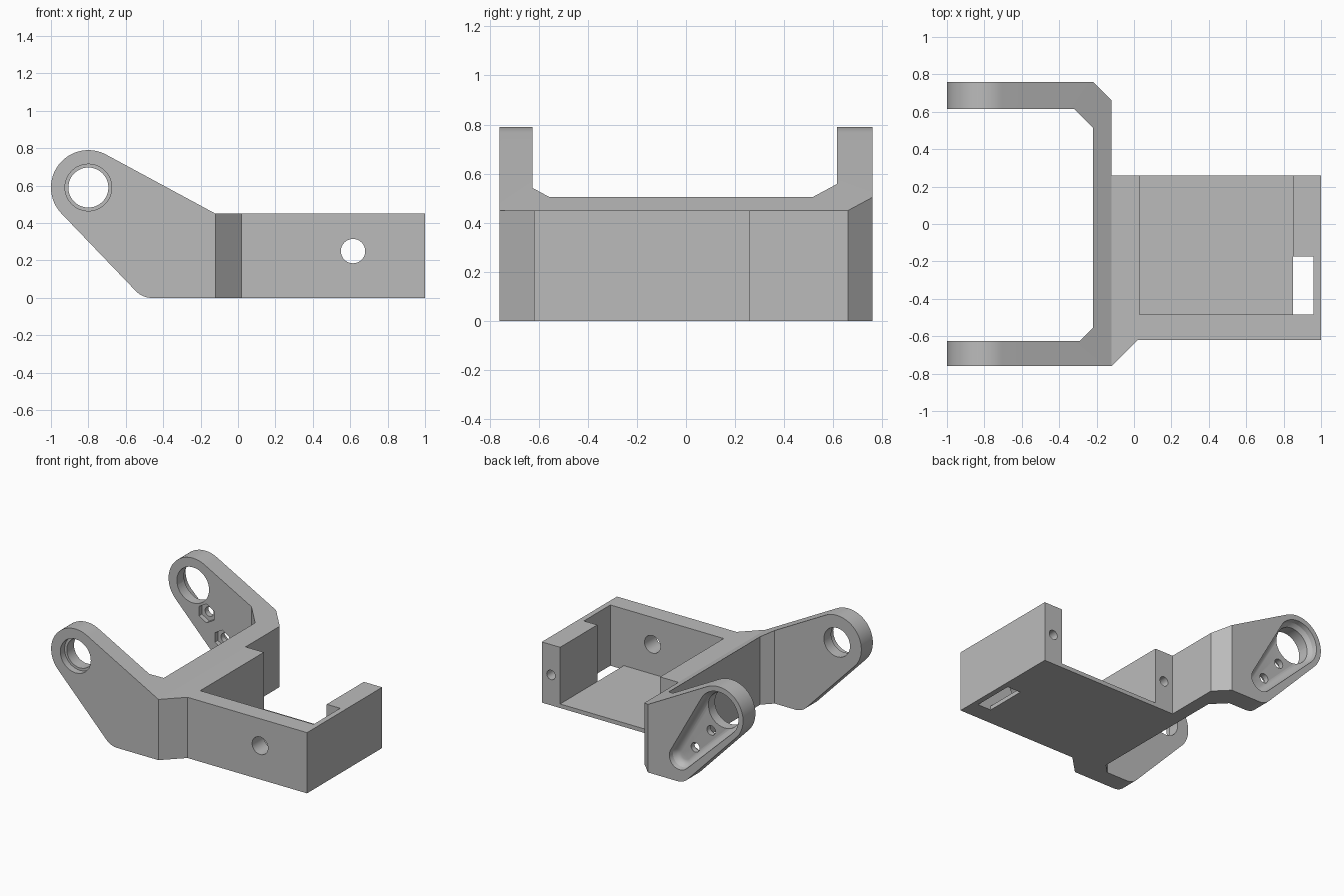
import bpy
import bmesh
from math import sin, cos, radians, pi
from mathutils import Vector
from mathutils.geometry import convex_hull_2d

cube = bpy.data.objects.get("Cube")
if cube:
    bpy.data.objects.remove(cube, do_unlink=True)

grey = bpy.data.materials.new("plain_grey")
grey.use_nodes = True
colour = (0.5, 0.5, 0.5, 1)
grey.diffuse_color = colour
grey.node_tree.nodes["Principled BSDF"].inputs["Base Color"].default_value = colour


def loft(name, rings):
    """Closed solid through rings that have the same point count."""
    bm = bmesh.new()
    loops = [[bm.verts.new(p) for p in ring] for ring in rings]
    n = len(loops[0])
    for a, b in zip(loops, loops[1:]):
        for i in range(n):
            j = (i + 1) % n
            bm.faces.new((a[i], a[j], b[j], b[i]))
    bm.faces.new(loops[0])
    bm.faces.new(loops[-1])
    bmesh.ops.recalc_face_normals(bm, faces=bm.faces)
    mesh = bpy.data.meshes.new(name)
    bm.to_mesh(mesh)
    bm.free()
    mesh.materials.append(grey)
    obj = bpy.data.objects.new(name, mesh)
    bpy.context.collection.objects.link(obj)
    return obj


def plan_prism(name, pts, lo, hi):
    return loft(name, [[(x, y, z) for x, y in pts] for z in (lo, hi)])


def side_prism(name, pts, lo, hi):
    return loft(name, [[(x, y, z) for x, z in pts] for y in (lo, hi)])


def box(name, x0, x1, y0, y1, z0, z1):
    return plan_prism(name, [(x0, y0), (x1, y0), (x1, y1), (x0, y1)], z0, z1)


def arc(cx, cz, r, start, end, n):
    angles = [radians(start + (end - start) * i / n) for i in range(n + 1)]
    return [(cx + r * cos(a), cz + r * sin(a)) for a in angles]


def bore(name, cx, cz, r, y0, y1, sides=48):
    ring = arc(cx, cz, r, 90, 450, sides)[:-1]
    return side_prism(name, ring, y0, y1)


def combine(target, tool, operation="DIFFERENCE"):
    tool.hide_render = True
    mod = target.modifiers.new(tool.name, "BOOLEAN")
    mod.operation = operation
    mod.solver = "EXACT"
    mod.object = tool
    bpy.context.view_layer.objects.active = target
    bpy.ops.object.modifier_apply(modifier=mod.name)
    bpy.data.objects.remove(tool, do_unlink=True)


# Plan outline: fork arms, cross bar and tray
HX, HZ = -0.8, 0.59
plan = [(-1.1, -0.76), (-0.12, -0.76), (0.02, -0.62), (1, -0.62), (1, 0.26),
        (-0.12, 0.26), (-0.12, 0.66), (-0.22, 0.76), (-1.1, 0.76),
        (-1.1, 0.615), (-0.32, 0.615), (-0.22, 0.515), (-0.22, -0.555),
        (-0.29, -0.625), (-1.1, -0.625)]
bracket = plan_prism("bracket", plan, -0.1, 1)

# Side outline: rounded arm end, sloping top, flat tray
side = [(1.1, 0), (1.1, 0.45), (-0.12, 0.45)]
side += arc(HX, HZ, 0.2, 61.5, 224, 36)
side += arc(-0.46, 0.12, 0.12, 224, 270, 10)
combine(bracket, side_prism("side_outline", side, -1, 1), "INTERSECT")

# Tray pocket, open at the back, with a side notch and floor slot
combine(bracket, box("tray_pocket", 0.03, 0.85, -0.485, 0.5, 0.03, 1))
combine(bracket, box("wall_notch", 0.8, 0.96, -0.485, -0.175, 0.03, 1))
combine(bracket, box("floor_slot", 0.85, 0.96, -0.485, -0.175, -0.1, 0.1))

# Front wall hole and screw holes in the wall ends
combine(bracket, bore("wall_hole", 0.615, 0.25, 0.065, -0.8, -0.4))
for x in (0.925, -0.045):
    combine(bracket, bore("wall_screw_hole", x, 0.225, 0.035, 0, 0.5, 24))

# Front arm pivot with counterbore
combine(bracket, bore("front_pivot", HX, HZ, 0.107, -1, -0.5))
combine(bracket, bore("front_counterbore", HX, HZ, 0.125, -1, -0.71))

# Rounded recess on the outside of the back arm
circles = [(HX, HZ, 0.162), (-0.48, 0.175, 0.085)]
spots = [(c, 2 * pi * i / 48) for c in circles for i in range(48)]


def spot(s, inset):
    (cx, cz, r), a = s
    return cx + (r - inset) * cos(a), cz + (r - inset) * sin(a)


hull = convex_hull_2d([Vector(spot(s, 0)) for s in spots])
steps = [(0.8, 0), (0.76, 0), (0.725, 0.006), (0.705, 0.02), (0.694, 0.035), (0.69, 0.05)]
rings = []
for y, inset in steps:
    flat = [spot(spots[i], inset) for i in hull]
    rings.append([(x, y, z) for x, z in flat])
combine(bracket, loft("arm_recess", rings))

# Back arm pivot, screw holes and hexagonal nut pockets
combine(bracket, bore("back_pivot", HX, HZ, 0.132, 0.5, 1))
for x, z in ((-0.69, 0.41), (-0.56, 0.25)):
    combine(bracket, bore("arm_screw_hole", x, z, 0.035, 0.5, 1, 24))
    combine(bracket, bore("nut_pocket", x, z, 0.07, 0.5, 0.65, 6))

# Smooth the round surfaces, keep the edges crisp
for o in bpy.context.selected_objects:
    o.select_set(False)
bracket.select_set(True)
bpy.context.view_layer.objects.active = bracket
bpy.ops.object.shade_smooth_by_angle(angle=radians(25))
